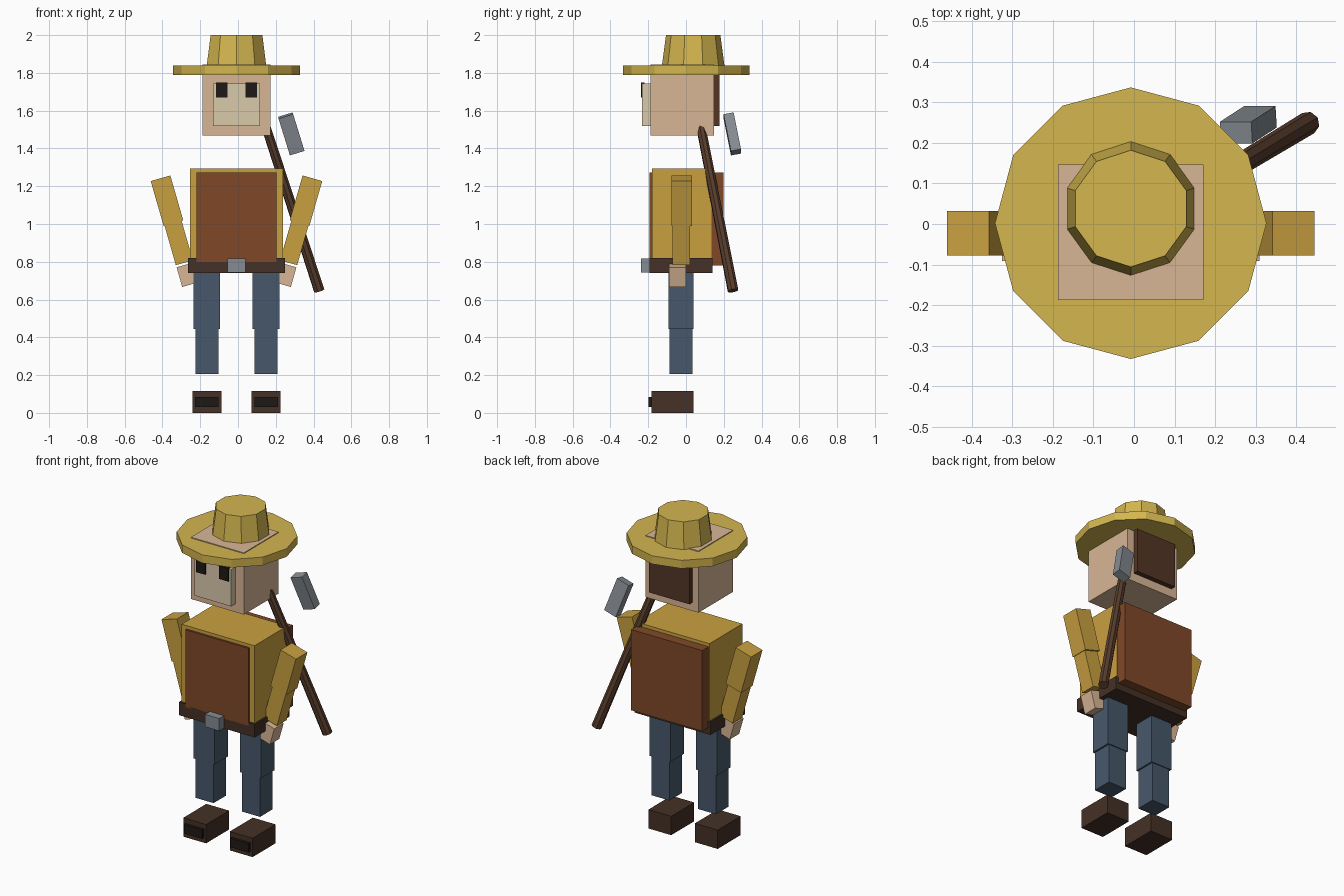
import bpy, math
from mathutils import Vector, Matrix

if "Cube" in bpy.data.objects:
    bpy.data.objects.remove(bpy.data.objects["Cube"])

CX = -0.008  # symmetry plane of the figure


def mat(name, hexcol):
    m = bpy.data.materials.new(name)
    rgb = [int(hexcol[i:i + 2], 16) / 255 for i in (0, 2, 4)]
    m.diffuse_color = [c ** 2.2 for c in rgb] + [1]
    m.use_nodes = True
    m.node_tree.nodes["Principled BSDF"].inputs["Base Color"].default_value = m.diffuse_color
    return m


straw = mat("straw", "D2B450")
skin = mat("skin", "D8B594")
beard = mat("pale_face", "D8C8AA")
hair = mat("hair", "54382A")
black = mat("black", "231F1C")
shirt = mat("shirt", "C89F42")
leather = mat("leather", "7F4A2C")
strap = mat("dark_leather", "46342A")
denim = mat("denim", "48586A")
wood = mat("wood", "5A4030")
steel = mat("steel", "858B92")


def finish(name, material):
    ob = bpy.context.object
    ob.name = name
    ob.data.materials.append(material)
    return ob


def box(name, material, x, y, z):
    """Box from (min, max) ranges."""
    lo, hi = zip(x, y, z)
    bpy.ops.mesh.primitive_cube_add(size=1)
    ob = finish(name, material)
    ob.location = [(a + b) / 2 for a, b in zip(lo, hi)]
    ob.scale = [b - a for a, b in zip(lo, hi)]
    return ob


def cone(name, material, sides, r1, r2, z0, z1, x, y):
    bpy.ops.mesh.primitive_cone_add(vertices=sides, radius1=r1, radius2=r2,
                                    depth=z1 - z0, location=(x, y, (z0 + z1) / 2))
    return finish(name, material)


def mid(half):
    return (CX - half, CX + half)


# Head and face
box("head", skin, mid(0.179), (-0.188, 0.147), (1.468, 1.845))
box("face_plate", beard, mid(0.124), (-0.232, -0.185), (1.52, 1.745))
box("back_hair", hair, (-0.147, 0.125), (0.14, 0.177), (1.52, 1.81))

# Hat
cone("hat_brim", straw, 12, 0.335, 0.335, 1.79, 1.84, CX, 0.002)
cone("hat_crown", straw, 10, 0.166, 0.144, 1.835, 2.0, CX, 0.038)

# Torso, apron, pack and belt
box("torso", shirt, mid(0.246), (-0.181, 0.136), (0.80, 1.293))
box("apron", leather, mid(0.213), (-0.193, -0.175), (0.80, 1.273))
box("backpack", leather, mid(0.240), (0.13, 0.198), (0.78, 1.273))
box("belt", strap, mid(0.256), (-0.193, 0.141), (0.74, 0.82))
box("buckle", steel, mid(0.048), (-0.239, -0.185), (0.742, 0.818))

for side, s in (("left", -1), ("right", 1)):
    def pair(name, material, c, half, y, z):
        x = CX + s * c
        return box(side + "_" + name, material, (x - half, x + half), y, z)

    pair("eye", black, 0.078, 0.031, (-0.239, -0.22), (1.67, 1.75))

    # Legs and boots
    pair("thigh", denim, 0.157, 0.071, (-0.092, 0.040), (0.445, 0.78))
    pair("shin", denim, 0.157, 0.061, (-0.087, 0.034), (0.205, 0.445))
    pair("boot", strap, 0.157, 0.077, (-0.182, 0.040), (0.0, 0.115))
    pair("toe_cap", black, 0.157, 0.062, (-0.199, -0.178), (0.03, 0.085))

    # Arms, tilted inward towards the hands
    for name, material, c, half, y, z, length in (
            ("upper_arm", shirt, 0.368, 0.054, (-0.078, 0.032), 1.1235, 0.247),
            ("forearm", shirt, 0.306, 0.047, (-0.072, 0.021), 0.90, 0.218),
            ("hand", skin, 0.259, 0.045, (-0.091, -0.001), 0.731, 0.108)):
        arm = pair(name, material, c, half, y, (z - length / 2, z + length / 2))
        arm.rotation_euler.y = s * math.radians(16)

# Tool slung behind the shoulder: handle and separate steel head
top, bottom = Vector((0.137, 0.072, 1.548)), Vector((0.43, 0.249, 0.647))
bpy.ops.mesh.primitive_cone_add(vertices=8, radius1=0.029, radius2=0.025,
                                depth=(top - bottom).length,
                                location=(top + bottom) / 2)
handle = finish("tool_handle", wood)
handle.rotation_euler = (top - bottom).to_track_quat('Z', 'Y').to_euler()

w = Vector((-0.060, -0.039, 0.194)).normalized()
u = Vector((w.z, 0, -w.x)).normalized()
v = w.cross(u)
bpy.ops.mesh.primitive_cube_add(size=1)
head = finish("tool_head", steel)
head.matrix_world = (Matrix.Translation((0.282, 0.245, 1.477))
                     @ Matrix((u, v, w)).transposed().to_4x4()
                     @ Matrix.Diagonal((0.081, 0.054, 0.207, 1)))
